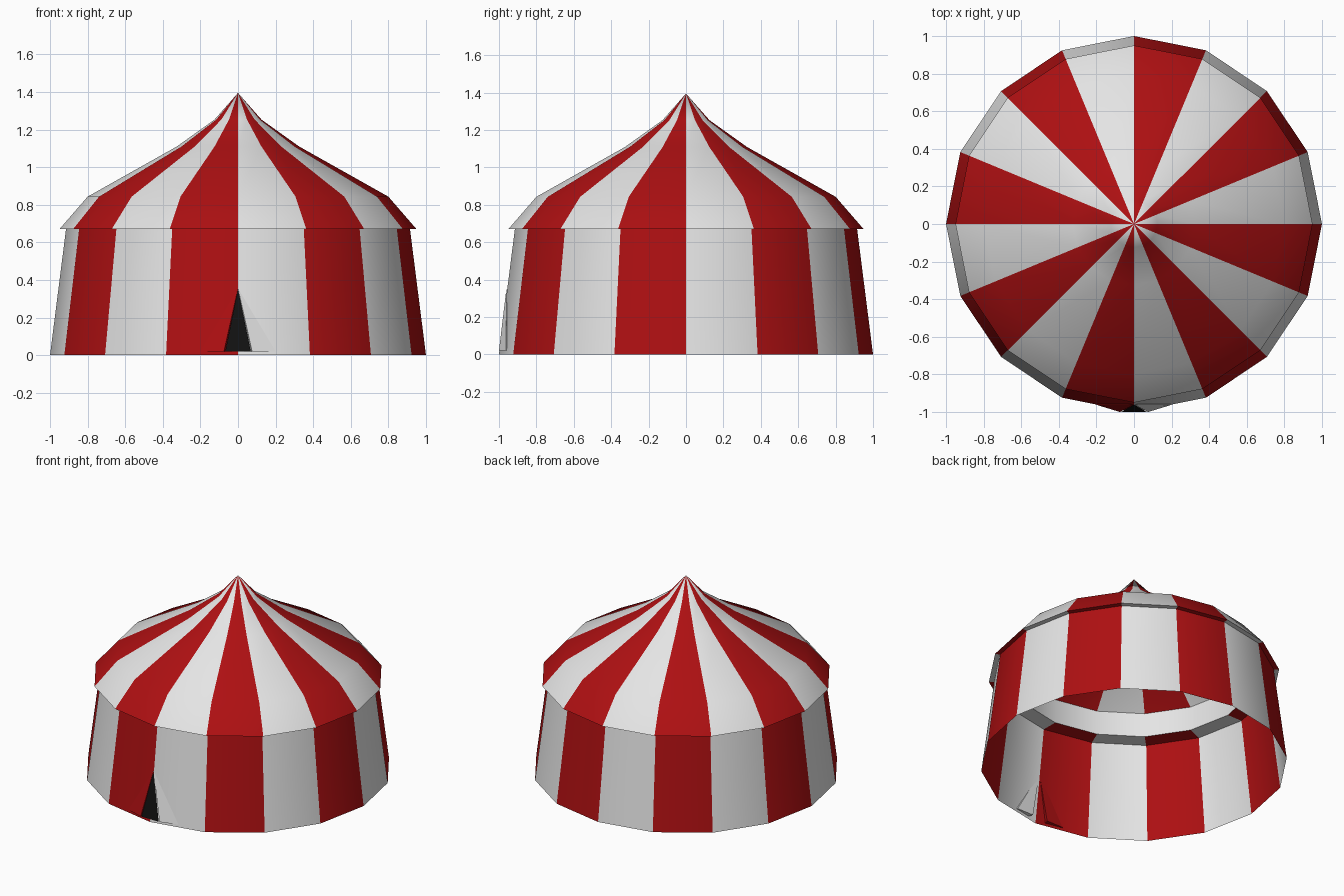
import bpy, bmesh, math

SIDES = 16
cube = bpy.data.objects.get("Cube")
if cube:
    bpy.data.objects.remove(cube, do_unlink=True)


def make_material(name, rgb):
    mat = bpy.data.materials.new(name)
    mat.use_nodes = True
    mat.diffuse_color = (*rgb, 1)
    mat.node_tree.nodes["Principled BSDF"].inputs["Base Color"].default_value = (*rgb, 1)
    return mat


white = make_material("canvas white", (0.78, 0.78, 0.78))
red = make_material("canvas red", (0.42, 0.005, 0.006))
black = make_material("doorway black", (0.006, 0.006, 0.006))


def finish(name, bm, materials, smooth=False):
    mesh = bpy.data.meshes.new(name)
    bm.to_mesh(mesh)
    bm.free()
    for mat in materials:
        mesh.materials.append(mat)
    obj = bpy.data.objects.new(name, mesh)
    bpy.context.collection.objects.link(obj)
    if smooth:
        bpy.ops.object.select_all(action="DESELECT")
        obj.select_set(True)
        bpy.context.view_layer.objects.active = obj
        bpy.ops.object.shade_smooth_by_angle(angle=math.radians(35))
    return obj


def lathe(name, profile, striped_rows):
    """Spin a (radius, height) profile; alternate colours on the first rows."""
    bm = bmesh.new()
    rings = []
    for r, z in profile:
        if r == 0:
            rings.append([bm.verts.new((0, 0, z))] * SIDES)
        else:
            angles = [math.tau * i / SIDES for i in range(SIDES)]
            rings.append([bm.verts.new((r * math.cos(a), r * math.sin(a), z)) for a in angles])
    for row, (low, high) in enumerate(zip(rings, rings[1:])):
        for i in range(SIDES):
            j = (i + 1) % SIDES
            corners = [low[i], low[j], high[j], high[i]]
            face = bm.faces.new(list(dict.fromkeys(corners)))
            face.material_index = i % 2 if row < striped_rows else 0
    return finish(name, bm, [white, red], smooth=True)


# Leaning side wall, open at the bottom
lathe("wall", [(1, 0), (0.915, 0.67)], 1)

# Flared roof, with a striped soffit and a plain inner band under the eave
roof = [(0.95, 0.67), (0.8, 0.843), (0.325, 1.11), (0.125, 1.253), (0, 1.395)]
lathe("roof", roof, len(roof))
lathe("eave_underside", [(0.8, 0.843), (0.8, 0.67), (0.95, 0.67)][1:], 1)
lathe("eave_inner_band", [(0.8, 0.843), (0.8, 0.67)], 0)


# Entrance flaps folded outward to each side
def flap(name, side, mat):
    bm = bmesh.new()
    points = [(0.2, -0.962, 0.02), (0.075, -1, 0.02), (0.06, -0.953, 0.02),
              (0.19, -0.953, 0.02), (0, -0.96, 0.355)]
    outer, front, inner, back, top = [bm.verts.new((side * x, y, z)) for x, y, z in points]
    for face in ((outer, front, top), (front, inner, top), (inner, back, top),
                 (back, outer, top), (outer, back, inner, front)):
        bm.faces.new(face)
    bmesh.ops.recalc_face_normals(bm, faces=bm.faces)
    finish(name, bm, [mat])


flap("left_door_flap", 1, white)
flap("right_door_flap", -1, red)

# Dark doorway between the flaps
bm = bmesh.new()
bm.faces.new([bm.verts.new(p) for p in
              ((-0.068, -0.9995, 0.02), (0.068, -0.9995, 0.02), (0, -0.961, 0.35))])
finish("doorway", bm, [black])
